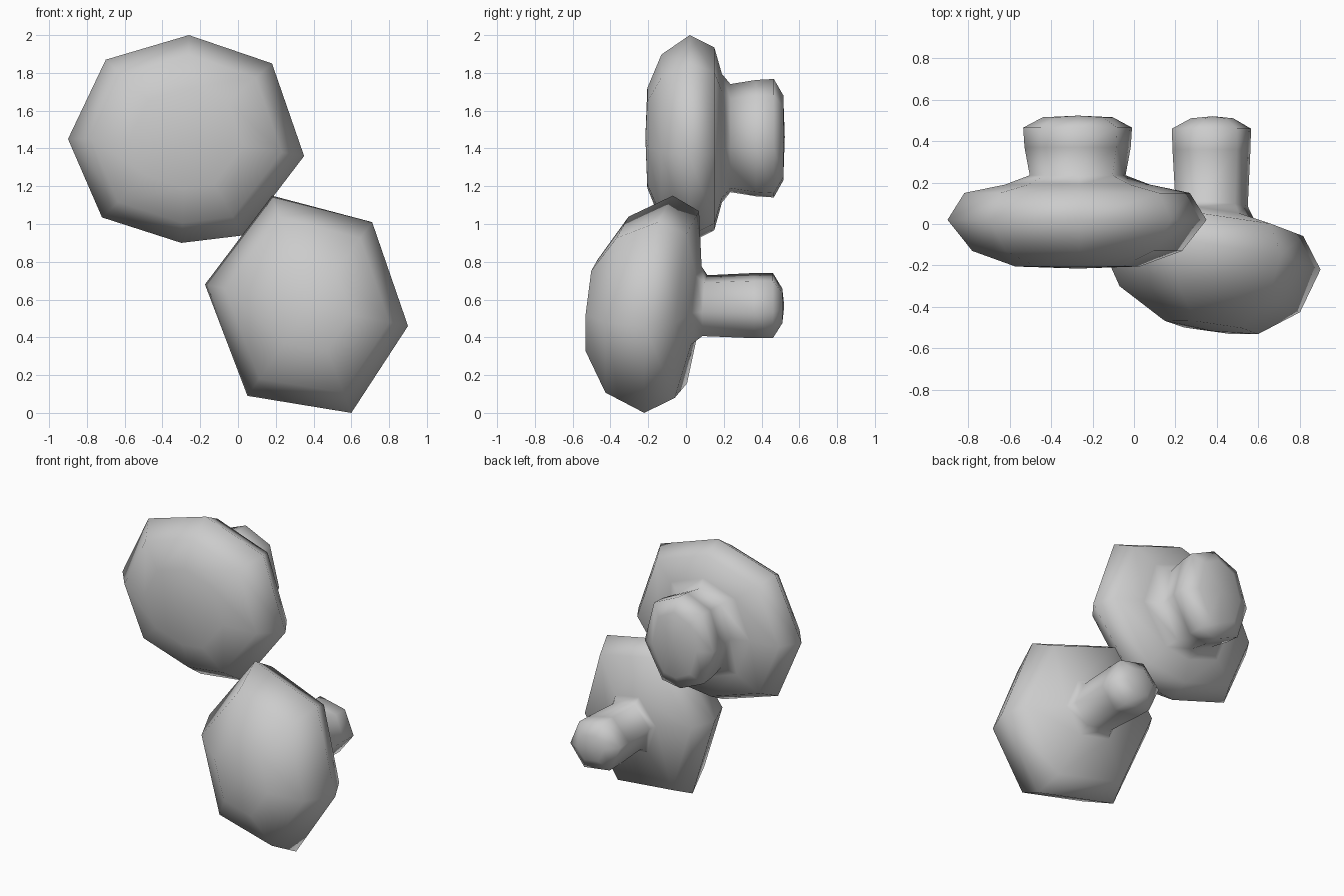
import bpy, bmesh

if "Cube" in bpy.data.objects:
    bpy.data.objects.remove(bpy.data.objects["Cube"])


def make_knob(name, outline, centre, rings, front, back, tilt=(0, 0)):
    """Loft a faceted outline along y. rings: (y, scale_x, scale_z, tilt_amount)."""
    cx, cz = centre
    bm = bmesh.new()
    loops = []
    for y, sx, sz, t in rings:
        loop = []
        for px, pz in outline:
            dx, dz = (px - cx) * sx, (pz - cz) * sz
            yy = y + t * (tilt[0] * dx + tilt[1] * dz)
            loop.append(bm.verts.new((cx + dx, yy, cz + dz)))
        loops.append(loop)
    n = len(outline)
    for a, b in zip(loops, loops[1:]):
        for i in range(n):
            j = (i + 1) % n
            bm.faces.new((a[i], a[j], b[j], b[i]))
    # slightly domed end caps
    for loop, y in ((loops[0], front), (loops[-1], back)):
        tip = bm.verts.new((cx, y, cz))
        for i in range(n):
            bm.faces.new((loop[i], loop[(i + 1) % n], tip))
    bmesh.ops.recalc_face_normals(bm, faces=bm.faces)
    for f in bm.faces:
        f.smooth = True
    mesh = bpy.data.meshes.new(name)
    bm.to_mesh(mesh)
    bm.free()
    obj = bpy.data.objects.new(name, mesh)
    bpy.context.collection.objects.link(obj)
    return obj


# upper eight-sided knob with a wide stem
make_knob(
    "upper_knob",
    [(-0.26, 2.0), (0.18, 1.85), (0.35, 1.36), (0.03, 0.94),
     (-0.30, 0.90), (-0.72, 1.035), (-0.90, 1.45), (-0.70, 1.87)],
    (-0.27, 1.46),
    [(-0.205, 0.48, 0.48, 0), (-0.13, 0.81, 0.81, 0), (0.02, 1, 1, 0),
     (0.15, 0.87, 0.88, 0), (0.19, 0.56, 0.62, 0), (0.235, 0.37, 0.52, 0),
     (0.37, 0.41, 0.56, 0), (0.465, 0.42, 0.57, 0), (0.515, 0.27, 0.41, 0)],
    -0.215, 0.523)

# lower six-sided knob: tilted head, straight narrow stem
make_knob(
    "lower_knob",
    [(0.18, 1.15), (0.71, 1.01), (0.90, 0.46),
     (0.60, 0.0), (0.05, 0.09), (-0.175, 0.68)],
    (0.38, 0.565),
    [(-0.50, 0.42, 0.42, 1), (-0.365, 0.81, 0.81, 1), (-0.145, 1, 1, 1),
     (0.005, 0.84, 0.86, 1), (0.055, 0.38, 0.36, 1), (0.10, 0.325, 0.28, 0.6),
     (0.36, 0.35, 0.30, 0), (0.46, 0.355, 0.30, 0), (0.51, 0.19, 0.16, 0)],
    -0.517, 0.52, tilt=(-0.127, 0.085))
